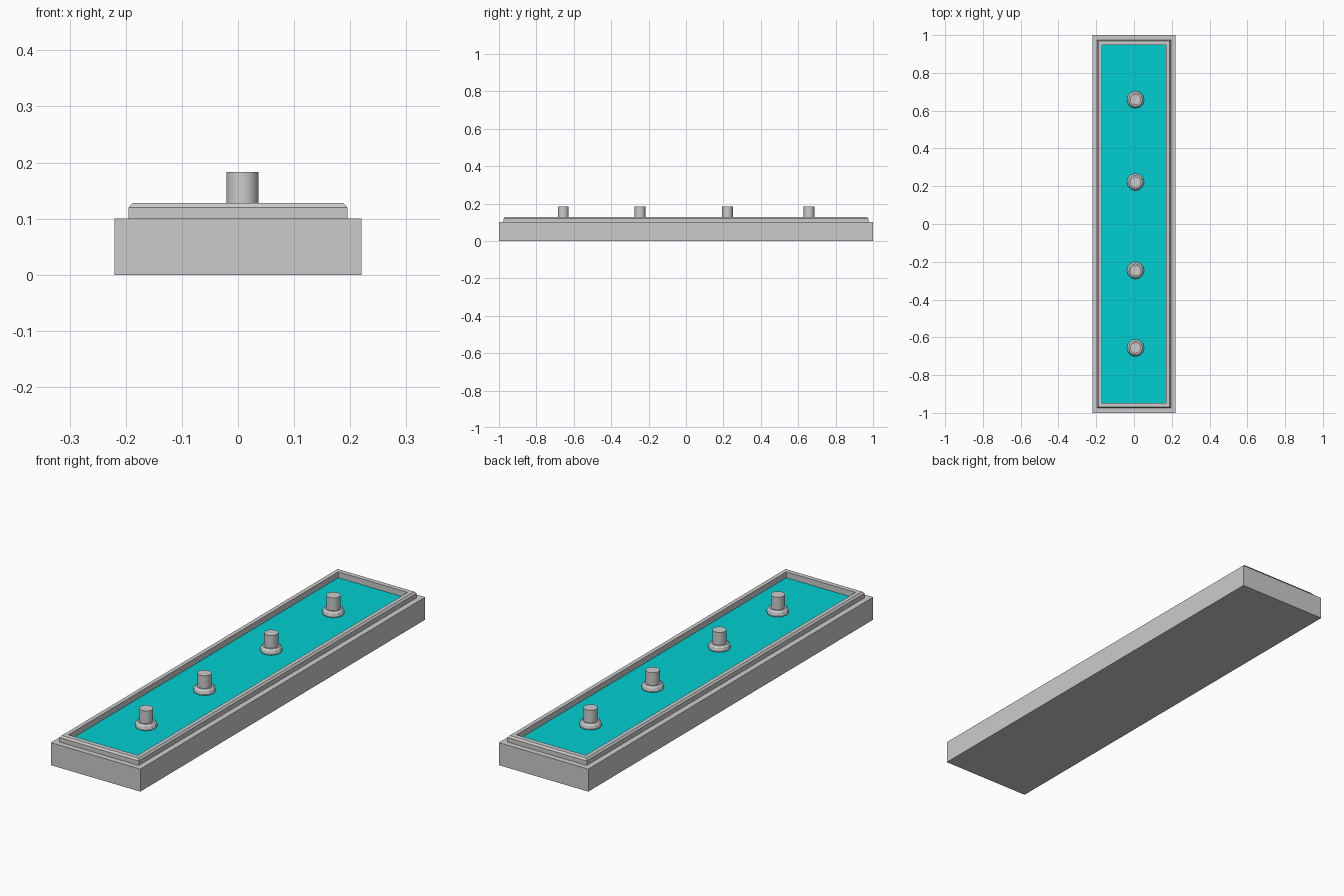
import bpy, bmesh, math

if "Cube" in bpy.data.objects:
    bpy.data.objects.remove(bpy.data.objects["Cube"])


def finish(name, bm, smooth=False):
    bmesh.ops.recalc_face_normals(bm, faces=bm.faces)
    mesh = bpy.data.meshes.new(name)
    bm.to_mesh(mesh)
    bm.free()
    ob = bpy.data.objects.new(name, mesh)
    bpy.context.collection.objects.link(ob)
    if smooth:
        bpy.ops.object.select_all(action='DESELECT')
        ob.select_set(True)
        bpy.context.view_layer.objects.active = ob
        bpy.ops.object.shade_smooth_by_angle(angle=math.radians(30))
    return ob


def loft(bm, rings, closed=False):
    """Bridge consecutive rings of points with quads."""
    vs = [[bm.verts.new(p) for p in r] for r in rings]
    n = len(vs[0])
    pairs = list(zip(vs, vs[1:])) + ([(vs[-1], vs[0])] if closed else [])
    for a, b in pairs:
        for i in range(n):
            j = (i + 1) % n
            bm.faces.new((a[i], a[j], b[j], b[i]))
    if not closed:
        bm.faces.new(vs[0])
        bm.faces.new(vs[-1])


def rect(hx, hy, z):
    return [(-hx, -hy, z), (hx, -hy, z), (hx, hy, z), (-hx, hy, z)]


def circle(r, z, n, x, y):
    return [(x + r * math.cos(2 * math.pi * i / n),
             y + r * math.sin(2 * math.pi * i / n), z) for i in range(n)]


# Basin base slab
bm = bmesh.new()
loft(bm, [rect(0.22, 1.0, 0), rect(0.22, 1.0, 0.1)])
finish("basin_base", bm)

# Raised rim: outer wall, chamfer, flat top, inner wall
bm = bmesh.new()
loft(bm, [rect(0.195, 0.975, 0.098), rect(0.195, 0.975, 0.12),
          rect(0.188, 0.968, 0.128), rect(0.17, 0.947, 0.128),
          rect(0.17, 0.947, 0.098)], closed=True)
finish("basin_rim", bm)

# Water sheet
bm = bmesh.new()
loft(bm, [rect(0.17, 0.947, 0.099), rect(0.17, 0.947, 0.102)])
water = finish("water", bm)
mat = bpy.data.materials.new("water_cyan")
mat.diffuse_color = (0.0, 0.62, 0.64, 1)
mat.use_nodes = True
mat.node_tree.nodes["Principled BSDF"].inputs["Base Color"].default_value = mat.diffuse_color
water.data.materials.append(mat)

# Fountain nozzles: rounded collar plus upright pipe
for i, y in enumerate((-0.656, -0.246, 0.222, 0.658)):
    x = 0.008
    bm = bmesh.new()
    loft(bm, [circle(r, z, 12, x, y) for r, z in
              ((0.043, 0.1), (0.046, 0.109), (0.043, 0.12), (0.036, 0.127))])
    finish(f"nozzle_collar_{i + 1}", bm)
    bm = bmesh.new()
    loft(bm, [circle(0.0285, z, 32, x, y) for z in (0.1, 0.183)])
    finish(f"nozzle_pipe_{i + 1}", bm, smooth=True)
